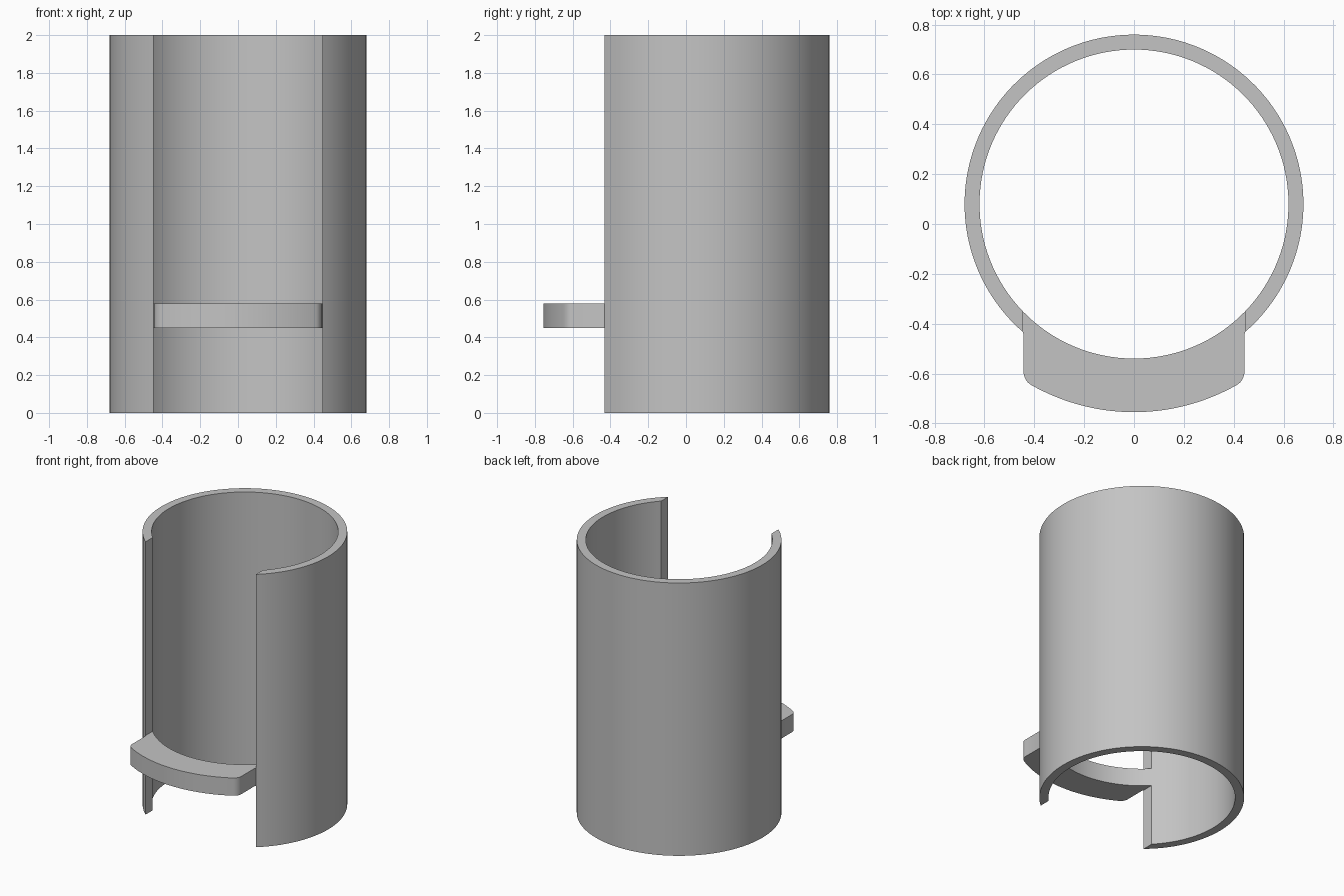
import bpy, bmesh, math

cube = bpy.data.objects.get("Cube")
if cube:
    bpy.data.objects.remove(cube, do_unlink=True)

AXIS_Y = 0.08        # axis of the tube
OUTER, INNER, LIP = 0.68, 0.62, 0.835
GAP = 0.447          # half width of the front opening
TAB = 0.443          # half width of the tab
FILLET = 0.06

grey = bpy.data.materials.new("plain grey")
grey.use_nodes = True
colour = (0.55, 0.55, 0.55, 1)
grey.diffuse_color = colour
grey.node_tree.nodes["Principled BSDF"].inputs["Base Color"].default_value = colour


def arc(radius, start, end, steps, cx=0, cy=AXIS_Y):
    """Points on an arc, with angles measured from the front (-y) towards +x."""
    angles = [start + (end - start) * i / steps for i in range(steps + 1)]
    return [(cx + radius * math.sin(a), cy - radius * math.cos(a)) for a in angles]


def extrude_profile(name, points, z0, z1):
    """Extrude a closed outline upwards into a solid."""
    bm = bmesh.new()
    face = bm.faces.new([bm.verts.new((x, y, z0)) for x, y in points])
    result = bmesh.ops.extrude_face_region(bm, geom=[face])
    top = [g for g in result["geom"] if isinstance(g, bmesh.types.BMVert)]
    bmesh.ops.translate(bm, verts=top, vec=(0, 0, z1 - z0))
    bmesh.ops.recalc_face_normals(bm, faces=bm.faces)
    mesh = bpy.data.meshes.new(name)
    bm.to_mesh(mesh)
    bm.free()
    mesh.materials.append(grey)
    obj = bpy.data.objects.new(name, mesh)
    bpy.context.collection.objects.link(obj)
    bpy.ops.object.select_all(action="DESELECT")
    bpy.context.view_layer.objects.active = obj
    obj.select_set(True)
    bpy.ops.object.shade_smooth_by_angle(angle=math.radians(30))
    return obj


# Open tube: the opening is cut straight back, parallel to y
a_out, a_in = math.asin(GAP / OUTER), math.asin(GAP / INNER)
tube = arc(OUTER, a_out, 2 * math.pi - a_out, 96)
tube += arc(INNER, 2 * math.pi - a_in, a_in, 96)
extrude_profile("open_tube", tube, 0, 2)

# Front tab: curved lip with rounded corners, bridging the opening
fx = TAB - FILLET
corner = math.asin(fx / (LIP - FILLET))
fy = AXIS_Y - math.sqrt((LIP - FILLET) ** 2 - fx ** 2)
joint_y = AXIS_Y - OUTER * math.cos(a_out)
right_side = arc(FILLET, corner, math.pi / 2, 8, fx, fy)
right_side += [(TAB, joint_y - 0.01), (GAP, joint_y)]
left_side = [(-x, y) for x, y in reversed(right_side)]
lip = arc(LIP, -corner, corner, 32)[1:-1]
extrude_profile("front_tab", left_side + lip + right_side + arc(INNER, a_in, -a_in, 32), 0.45, 0.58)
